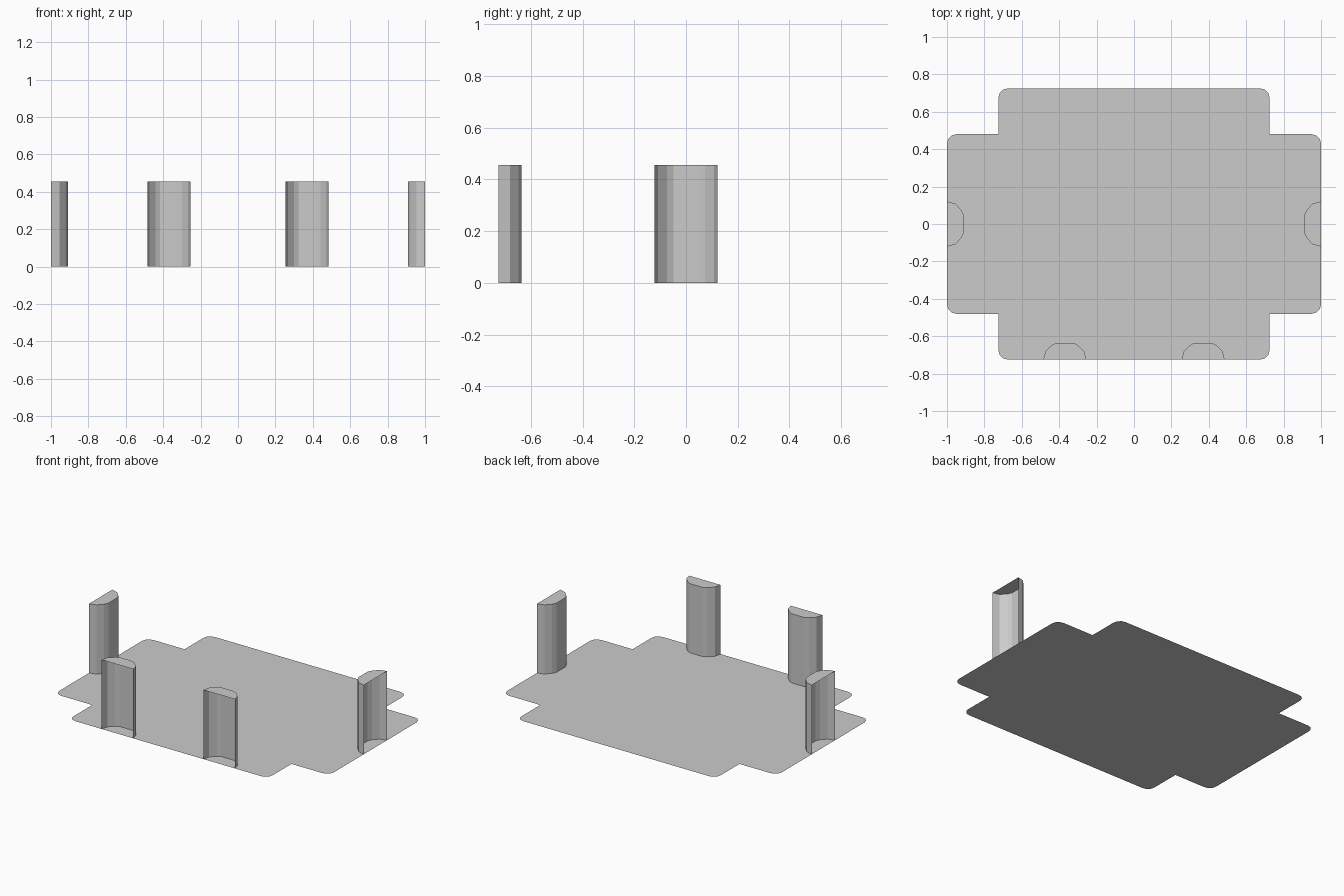
import bpy, math

if "Cube" in bpy.data.objects:
    bpy.data.objects.remove(bpy.data.objects["Cube"])

PX, PY = 0.725, 0.48     # notch position
HX, HY = 1.0, 0.725      # outer half sizes
R, HEIGHT = 0.05, 0.455


def make_object(name, verts, faces):
    mesh = bpy.data.meshes.new(name)
    mesh.from_pydata(verts, [], faces)
    mesh.update()
    obj = bpy.data.objects.new(name, mesh)
    bpy.context.collection.objects.link(obj)
    return obj


def rounded(cx, cy, start, steps=3):
    """Quarter-circle corner, counter-clockwise."""
    return [(cx + R * math.cos(start + math.pi / 2 * i / steps),
             cy + R * math.sin(start + math.pi / 2 * i / steps))
            for i in range(steps + 1)]


# Floor: cross-shaped sheet with rounded outer and sharp inner corners
quarter = rounded(HX - R, PY - R, 0) + [(PX, PY)] + rounded(PX - R, HY - R, 0)
outline = list(quarter)
outline += [(-x, y) for x, y in reversed(quarter)]
outline += [(-x, -y) for x, y in quarter]
outline += [(x, -y) for x, y in reversed(quarter)]
make_object("floor_panel", [(x, y, 0) for x, y in outline],
            [tuple(range(len(outline)))])


# Niches: bowed wall with a flat cap, open on the outer side
def niche(name, x, y, turn, width, depth):
    half = [(0.5, 0), (0.45, 0.5), (0.305, 0.86), (0.2, 1)]
    prof = half + [(-u, d) for u, d in reversed(half)]
    n = len(prof)
    verts = [(u * width, d * depth, z) for z in (0, HEIGHT) for u, d in prof]
    faces = [(i + 1, i, n + i, n + i + 1) for i in range(n - 1)]
    faces.append(tuple(range(n, 2 * n)))
    obj = make_object(name, verts, faces)
    obj.location = (x, y, 0)
    obj.rotation_euler.z = turn


for side, s in (("left", -1), ("right", 1)):
    niche("front_niche_" + side, 0.37 * s, -HY, 0, 0.23, 0.09)
    niche("side_niche_" + side, HX * s, 0, s * math.pi / 2, 0.242, 0.09)
